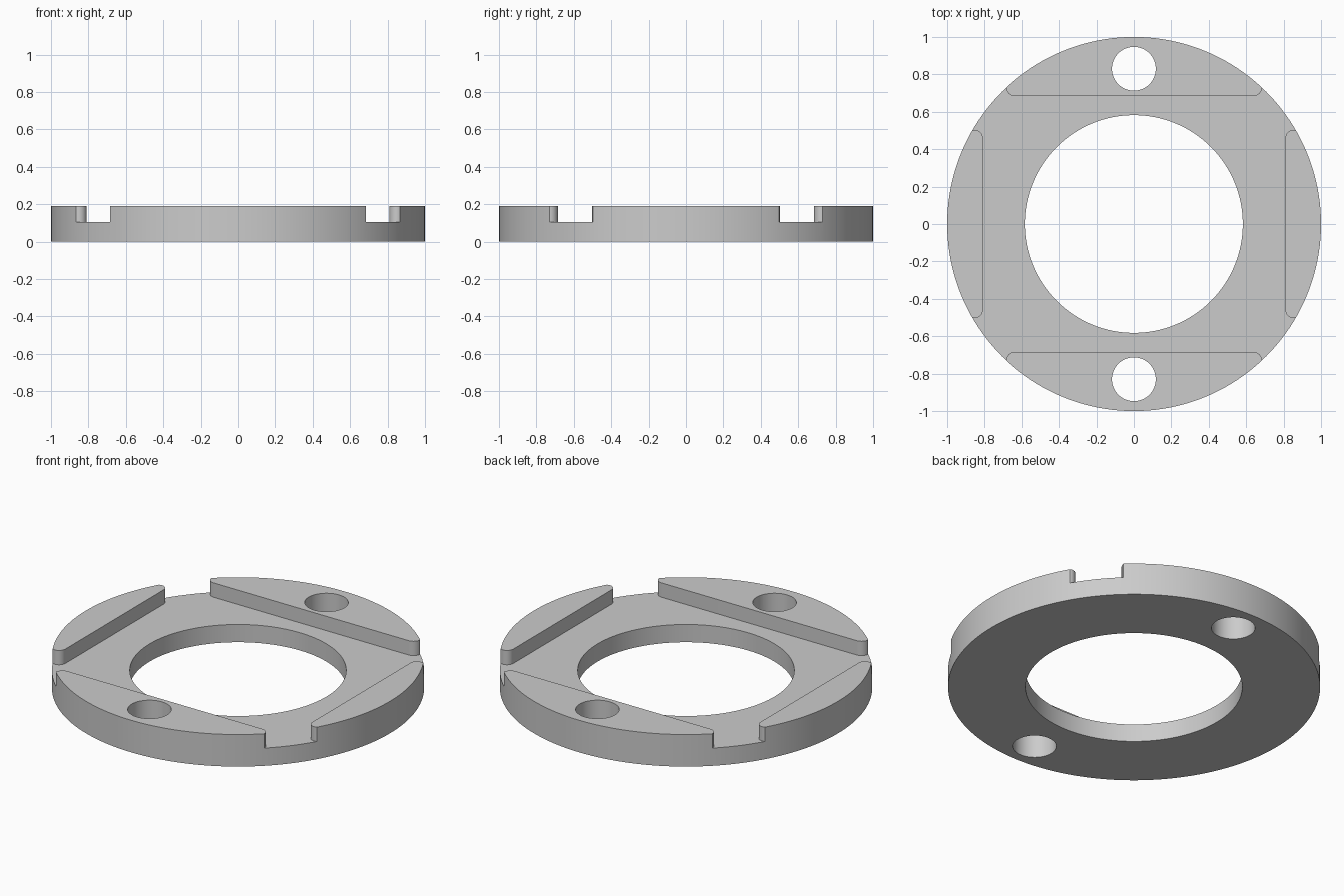
import bpy, bmesh
from math import cos, sin, pi, radians

if "Cube" in bpy.data.objects:
    bpy.data.objects.remove(bpy.data.objects["Cube"], do_unlink=True)

HEIGHT, FLOOR = 0.19, 0.105

grey = bpy.data.materials.new("plain grey")
grey.use_nodes = True
colour = (0.6, 0.6, 0.6, 1)
grey.diffuse_color = colour
grey.node_tree.nodes["Principled BSDF"].inputs["Base Color"].default_value = colour


def arc(cx, cy, r, start, end, steps):
    """Points along an arc, angles in degrees."""
    angles = [radians(start + (end - start) * i / steps) for i in range(steps + 1)]
    return [(cx + r * cos(a), cy + r * sin(a)) for a in angles]


def circle(cx, cy, r, sides):
    return arc(cx, cy, r, 0, 360, sides)[:-1]


def prism(name, outline, z0, z1):
    """Extrude a counter-clockwise outline from z0 to z1."""
    bm = bmesh.new()
    face = bm.faces.new([bm.verts.new((x, y, z0)) for x, y in outline])
    top = bmesh.ops.extrude_face_region(bm, geom=[face])["geom"]
    for v in top:
        if isinstance(v, bmesh.types.BMVert):
            v.co.z = z1
    bmesh.ops.recalc_face_normals(bm, faces=bm.faces)
    mesh = bpy.data.meshes.new(name)
    bm.to_mesh(mesh)
    bm.free()
    mesh.materials.append(grey)
    obj = bpy.data.objects.new(name, mesh)
    bpy.context.collection.objects.link(obj)
    return obj


def cut(target, cutter):
    cutter.hide_render = True
    mod = target.modifiers.new("cut", "BOOLEAN")
    mod.operation, mod.solver, mod.object = "DIFFERENCE", "EXACT", cutter
    bpy.ops.object.modifier_apply(modifier=mod.name)
    bpy.data.objects.remove(cutter, do_unlink=True)


# Round disc
ring = prism("flange_ring", circle(0, 0, 1, 160), 0, HEIGHT)
bpy.context.view_layer.objects.active = ring
ring.select_set(True)

# Recess that leaves four raised pads with rounded inner corners
quarter = arc(0.85, 0.462, 0.04, 180, 60, 10)
quarter += [(0.95, 0.5), (0.95, 0.95), (0.685, 0.95)]
quarter += arc(0.64, 0.73, 0.045, 0, -90, 8)
outline = list(quarter)
outline += [(-x, y) for x, y in reversed(quarter)]
outline += [(-x, -y) for x, y in quarter]
outline += [(x, -y) for x, y in reversed(quarter)]
cut(ring, prism("recess_cutter", outline, FLOOR, 0.4))

# Central bore and two bolt holes
cut(ring, prism("bore_cutter", circle(0, 0, 0.582, 128), -0.1, 0.4))
for side in (-1, 1):
    cut(ring, prism("bolt_hole_cutter", circle(0, side * 0.83, 0.117, 64), -0.1, 0.4))

bpy.ops.object.shade_smooth_by_angle(angle=radians(30))
